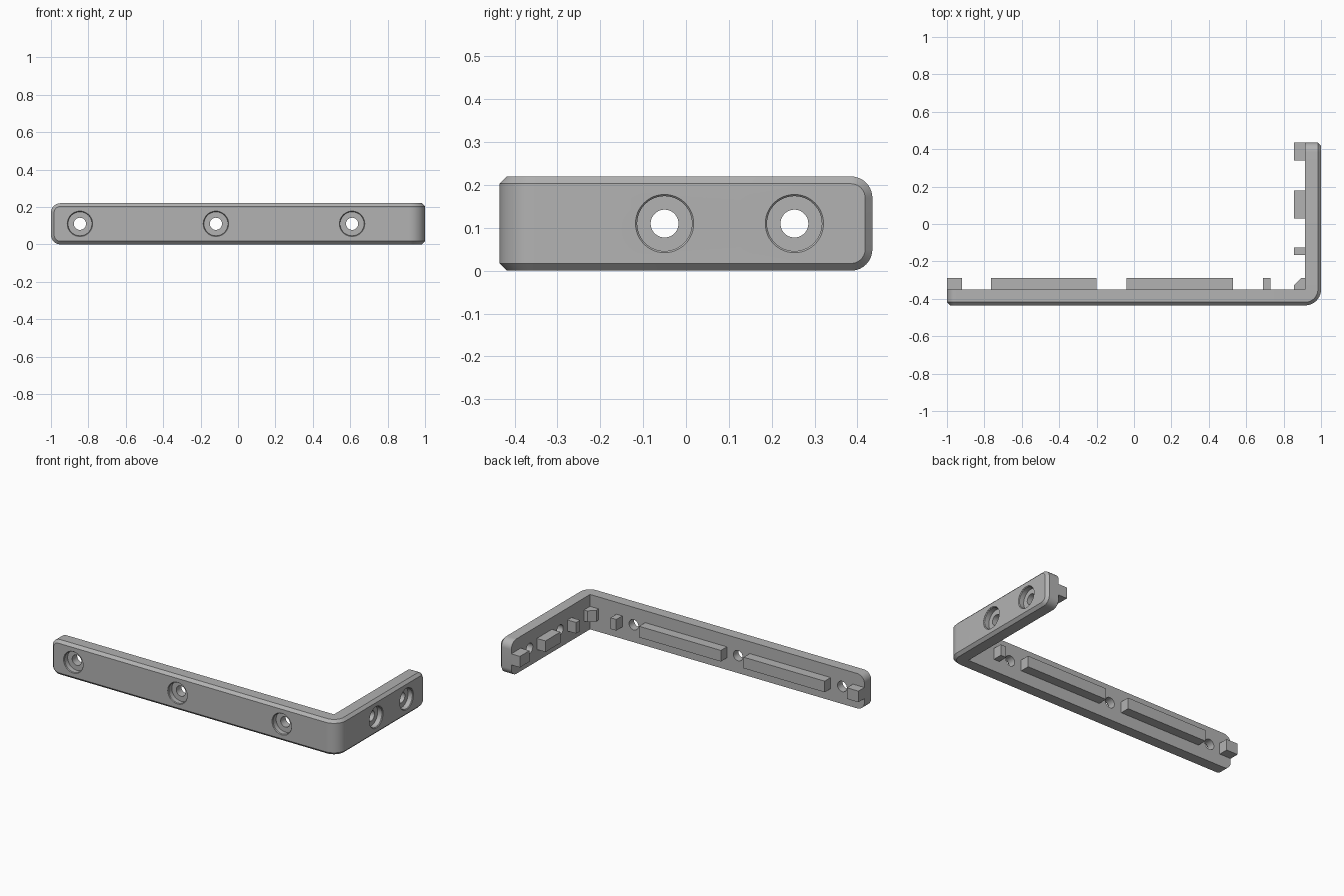
import bpy, bmesh, math
from mathutils import Vector, Matrix

if "Cube" in bpy.data.objects:
    bpy.data.objects.remove(bpy.data.objects["Cube"])

grey = bpy.data.materials.new("Plain grey")
grey.use_nodes = True
grey.diffuse_color = (0.45, 0.45, 0.45, 1)
grey.node_tree.nodes["Principled BSDF"].inputs["Base Color"].default_value = grey.diffuse_color

THICK, CHAMFER, ROUND = 0.085, 0.017, 0.05
HALF = 0.11                                # half the wall height, also the mid height
INNER_X, INNER_Y = 0.915, -0.35            # inside faces of the two walls
LONG, SHORT = INNER_X + 1, 0.435 - INNER_Y


def make_object(name, bm):
    bmesh.ops.recalc_face_normals(bm, faces=bm.faces)
    mesh = bpy.data.meshes.new(name)
    bm.to_mesh(mesh)
    bm.free()
    mesh.materials.append(grey)
    ob = bpy.data.objects.new(name, mesh)
    bpy.context.collection.objects.link(ob)
    return ob


def prism(name, plan, low=0.075, high=0.145):
    """Extrude a plan outline upwards."""
    bm = bmesh.new()
    face = bm.faces.new([bm.verts.new((x, y, low)) for x, y in plan])
    top = bmesh.ops.extrude_face_region(bm, geom=[face])["geom"]
    bmesh.ops.translate(bm, vec=(0, 0, high - low),
                        verts=[v for v in top if isinstance(v, bmesh.types.BMVert)])
    return make_object(name, bm)


def box(name, x0, x1, y0, y1):
    return prism(name, [(x0, y0), (x1, y0), (x1, y1), (x0, y1)])


# Angle wall: a chamfered section swept along one wall, round the bend and up the other
def end_stations(start, inward):
    """Rounded end: (outline distance, half height, inset distance, inset half height)."""
    rows = []
    for i in range(11):
        a = math.pi / 2 * i / 10
        row = []
        for r in (ROUND, ROUND - CHAMFER):
            row += [start + inward * (ROUND - r * math.cos(a)), HALF - ROUND + r * math.sin(a)]
        rows.append(row)
    return rows


def place(s, angle, z, depth):
    """Turn a distance along the wall into a point; the bend pivots on the inside corner."""
    out = Vector((math.sin(angle), -math.cos(angle), 0))
    along = Vector((math.cos(angle), math.sin(angle), 0))
    return Vector((INNER_X, INNER_Y, HALF + z)) + along * s + out * depth


flat = (HALF, HALF - CHAMFER)
stations = [(0, a, h, b, k) for a, h, b, k in end_stations(-LONG, 1)]
stations += [(math.pi / 2 * i / 16, 0, flat[0], 0, flat[1]) for i in range(17)]
stations += [(math.pi / 2, a, h, b, k) for a, h, b, k in reversed(end_stations(SHORT, -1))]

bm = bmesh.new()
rings = []
for angle, s, h, s_in, h_in in stations:
    half = [(s, h, 0), (s, h, THICK - CHAMFER), (s_in, h_in, THICK)]
    section = half + [(p, -q, d) for p, q, d in reversed(half)]
    rings.append([bm.verts.new(place(p, angle, q, d)) for p, q, d in section])
for a, b in zip(rings, rings[1:]):
    for i in range(6):
        j = (i + 1) % 6
        bm.faces.new((a[i], a[j], b[j], b[i]))
for ring in (rings[0], rings[-1]):
    bm.faces.new([ring[i] for i in (0, 1, 4, 5)])
    bm.faces.new(ring[1:5])
bmesh.ops.remove_doubles(bm, verts=bm.verts, dist=1e-5)
bmesh.ops.dissolve_degenerate(bm, edges=bm.edges, dist=1e-5)
wall = make_object("angle_wall", bm)

# Counterbored screw holes, each cut with a turned profile of (radius, depth)
profile = [(0, -0.02), (0.068, -0.02), (0.068, 0.001), (0.064, 0.005),
           (0.064, 0.035), (0.0325, 0.035), (0.0325, 0.12), (0, 0.12)]


def add_cutter(bm, matrix, sides=48):
    part = bmesh.new()
    verts = [part.verts.new((r, 0, d)) for r, d in profile]
    edges = [part.edges.new(pair) for pair in zip(verts, verts[1:])]
    bmesh.ops.spin(part, geom=verts + edges, axis=(0, 0, 1), cent=(0, 0, 0),
                   steps=sides, angle=math.tau)
    bmesh.ops.remove_doubles(part, verts=part.verts, dist=1e-5)
    bmesh.ops.transform(part, matrix=matrix, verts=part.verts)
    mesh = bpy.data.meshes.new("turned")
    part.to_mesh(mesh)
    part.free()
    bm.from_mesh(mesh)
    bpy.data.meshes.remove(mesh)


bm = bmesh.new()
for x in (-0.845, -0.118, 0.61):
    add_cutter(bm, Matrix.Translation((x, INNER_Y - THICK, HALF)) @ Matrix.Rotation(-math.pi / 2, 4, "X"))
for y in (-0.05, 0.253):
    add_cutter(bm, Matrix.Translation((1, y, HALF)) @ Matrix.Rotation(-math.pi / 2, 4, "Y"))
cutter = make_object("hole_cutter", bm)
cutter.hide_render = True
cut = wall.modifiers.new("Holes", "BOOLEAN")
cut.object, cut.operation, cut.solver = cutter, "DIFFERENCE", "EXACT"
bpy.context.view_layer.objects.active = wall
wall.select_set(True)
bpy.ops.object.modifier_apply(modifier=cut.name)
bpy.data.objects.remove(cutter)
bpy.ops.object.shade_smooth_by_angle(angle=math.radians(30))

# Locating ribs on the inside of the long wall
RIB = 0.06
for name, x0, x1 in (("long_wall_end_block", -1, -0.92), ("long_rib_right", -0.765, -0.2),
                     ("long_rib_left", -0.04, 0.53), ("long_wall_small_block", 0.69, 0.73)):
    box(name, x0, x1, INNER_Y - 0.005, INNER_Y + RIB)

# Locating ribs on the inside of the short wall
for name, y0, y1 in (("short_wall_end_block", 0.34, 0.435), ("short_rib", 0.03, 0.18),
                     ("short_wall_small_block", -0.165, -0.125)):
    box(name, INNER_X - RIB, INNER_X + 0.005, y0, y1)

# Corner block with its inner corner cut off
x0, y1 = INNER_X - RIB, INNER_Y + RIB
prism("corner_block", [(x0, INNER_Y - 0.005), (INNER_X + 0.005, INNER_Y - 0.005),
                       (INNER_X + 0.005, y1), (x0 + 0.037, y1), (x0, y1 - 0.037)])
